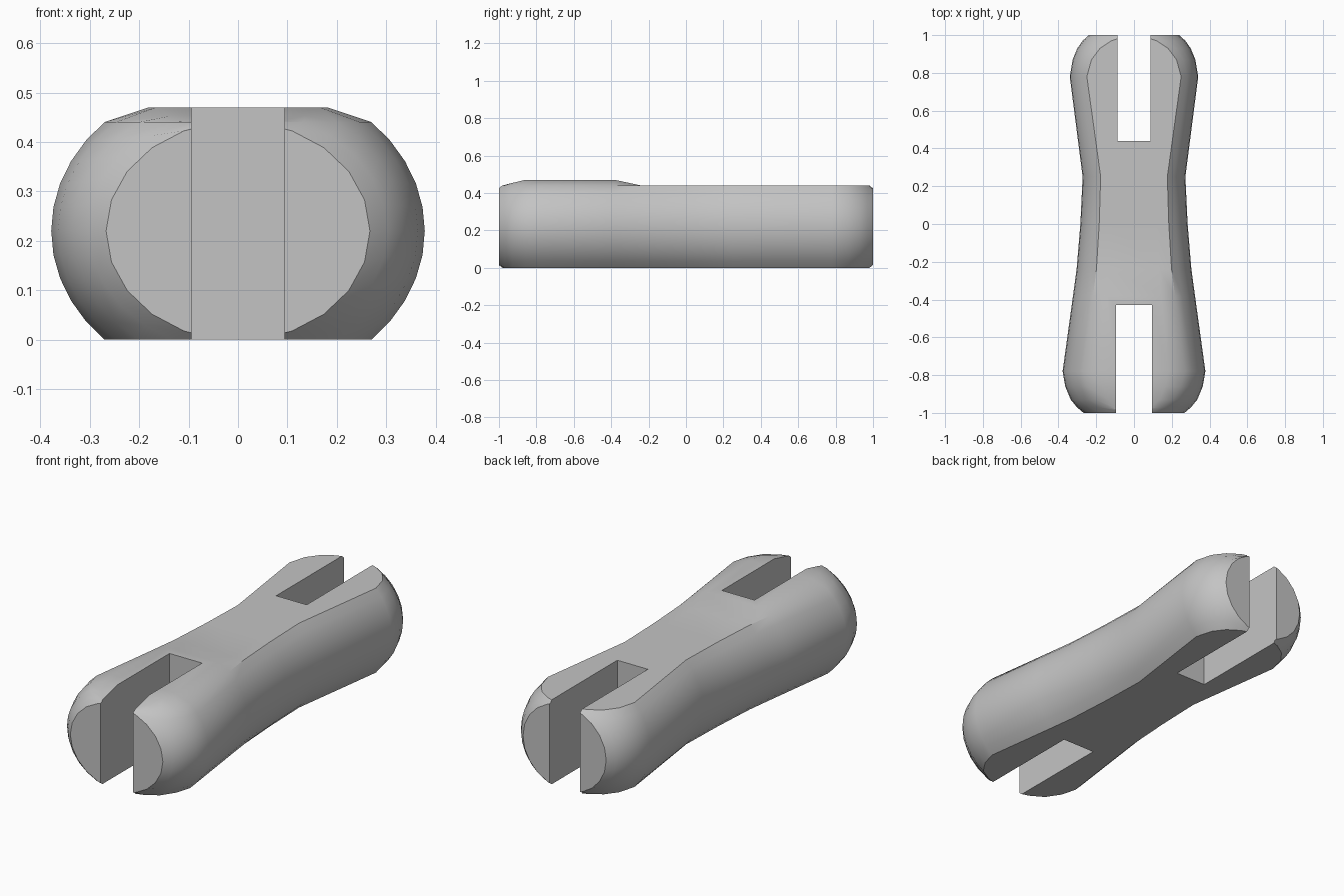
import bpy, bmesh, math

cube = bpy.data.objects.get("Cube")
if cube:
    bpy.data.objects.remove(cube, do_unlink=True)

HALF = 0.22      # half height between the flat underside and the flat top
ARC = 10         # segments on each rounded side

# Stations along the link: y, half width, uncut half height, rise of the top pad
STATIONS = [
    (-1.00, 0.267, 0.222, 0.0), (-0.97, 0.302, 0.245, 0.003),
    (-0.93, 0.335, 0.275, 0.013), (-0.86, 0.364, 0.300, 0.03),
    (-0.78, 0.378, 0.315, 0.03), (-0.38, 0.323, 0.297, 0.03),
    (-0.24, 0.304, 0.291, 0.0), (0.00, 0.284, 0.289, 0.0),
    (0.25, 0.272, 0.289, 0.0), (0.78, 0.340, 0.324, 0.0),
    (0.87, 0.325, 0.305, 0.0), (0.93, 0.300, 0.275, 0.0),
    (0.97, 0.272, 0.245, 0.0), (1.00, 0.240, 0.222, 0.0),
]


def section(y, width, height, rise):
    """Ellipse trimmed flat below and above, with a raised centre on top."""
    limit = math.asin(HALF / height)
    side = []
    for i in range(ARC + 1):
        a = -limit + 2 * limit * i / ARC
        side.append((width * math.cos(a), y, HALF + height * math.sin(a)))
    pad = side[-1][0] * 0.67
    side.append((pad, y, 2 * HALF + rise))
    return side + [(-x, yy, z) for x, yy, z in reversed(side)]


def make_object(name, bm):
    bmesh.ops.recalc_face_normals(bm, faces=bm.faces)
    mesh = bpy.data.meshes.new(name)
    bm.to_mesh(mesh)
    bm.free()
    obj = bpy.data.objects.new(name, mesh)
    bpy.context.collection.objects.link(obj)
    return obj


def slot_cutter(name, half_width, y0, y1):
    bm = bmesh.new()
    bmesh.ops.create_cube(bm, size=1)
    for v in bm.verts:
        v.co.x *= 2 * half_width
        v.co.y = y0 if v.co.y < 0 else y1
        v.co.z = v.co.z * 2 + HALF
    obj = make_object(name, bm)
    obj.hide_render = True
    return obj


# Lofted link body with closed ends
bm = bmesh.new()
rings = [[bm.verts.new(p) for p in section(*s)] for s in STATIONS]
for r0, r1 in zip(rings, rings[1:]):
    n = len(r0)
    for i in range(n):
        j = (i + 1) % n
        bm.faces.new((r0[i], r0[j], r1[j], r1[i]))
bm.faces.new(rings[0])
bm.faces.new(rings[-1])
body = make_object("link_body", bm)

# Fork slots at both ends
bpy.ops.object.select_all(action='DESELECT')
bpy.context.view_layer.objects.active = body
body.select_set(True)
for name, w, y0, y1 in (("front_slot", 0.094, -1.2, -0.43),
                        ("back_slot", 0.088, 0.44, 1.2)):
    cutter = slot_cutter(name, w, y0, y1)
    mod = body.modifiers.new(name, 'BOOLEAN')
    mod.operation = 'DIFFERENCE'
    mod.solver = 'EXACT'
    mod.object = cutter
    bpy.ops.object.modifier_apply(modifier=mod.name)
    bpy.data.objects.remove(cutter, do_unlink=True)

# Plain grey material
grey = bpy.data.materials.new("light_grey")
grey.use_nodes = True
color = (0.55, 0.55, 0.55, 1)
grey.diffuse_color = color
grey.node_tree.nodes["Principled BSDF"].inputs["Base Color"].default_value = color
body.data.materials.clear()
body.data.materials.append(grey)
for p in body.data.polygons:
    p.material_index = 0

bpy.ops.object.shade_smooth_by_angle(angle=math.radians(32))
